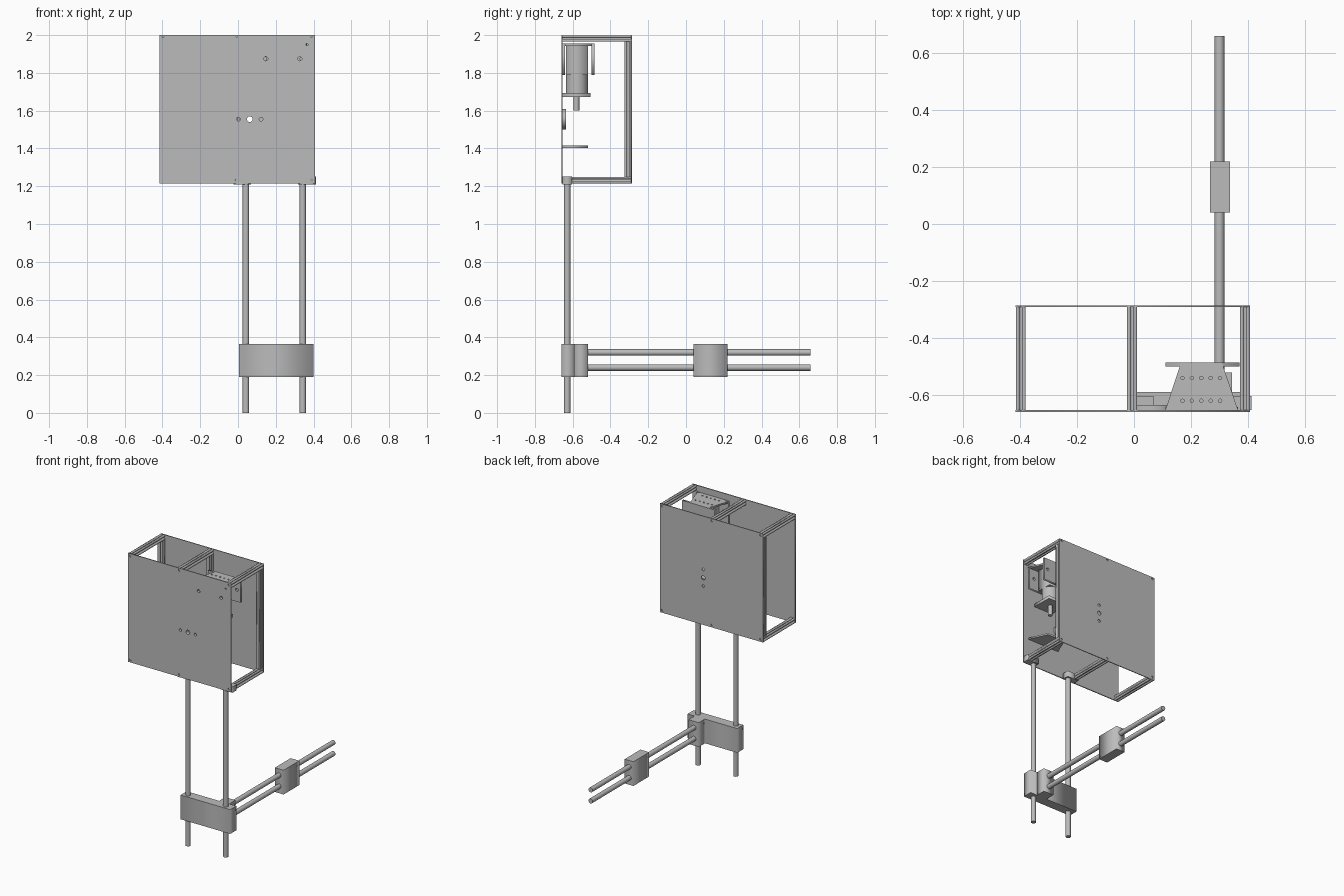
import bpy
from math import cos, sin, pi, radians
from mathutils import Matrix, Vector

old = bpy.data.objects.get("Cube")
if old:
    bpy.data.objects.remove(old, do_unlink=True)

grey = bpy.data.materials.new("plain grey")
grey.use_nodes = True
grey.diffuse_color = (0.5, 0.5, 0.5, 1)
grey.node_tree.nodes["Principled BSDF"].inputs["Base Color"].default_value = (0.5, 0.5, 0.5, 1)

# Drawing planes: columns are the profile's u, v and the extrusion direction
PLANES = {
    "x": ((0, 1, 0), (0, 0, 1), (1, 0, 0)),
    "y": ((1, 0, 0), (0, 0, 1), (0, -1, 0)),
    "z": ((1, 0, 0), (0, 1, 0), (0, 0, 1)),
}


def prism(name, loops, axis, start, end, smooth=False):
    """Extrude an outline (first loop) with holes (other loops) along an axis."""
    curve = bpy.data.curves.new(name, "CURVE")
    curve.dimensions = "2D"
    curve.fill_mode = "BOTH"
    curve.extrude = (end - start) / 2
    for loop in loops:
        spline = curve.splines.new("POLY")
        spline.points.add(len(loop) - 1)
        for point, (u, v) in zip(spline.points, loop):
            point.co = (u, v, 0, 1)
        spline.use_cyclic_u = True
    obj = bpy.data.objects.new(name, curve)
    bpy.context.collection.objects.link(obj)
    turn = Matrix(PLANES[axis]).transposed().to_4x4()
    middle = Vector([(start + end) / 2 if a == axis else 0 for a in "xyz"])
    obj.matrix_world = Matrix.Translation(middle) @ turn
    bpy.ops.object.select_all(action="DESELECT")
    obj.select_set(True)
    bpy.context.view_layer.objects.active = obj
    bpy.ops.object.convert(target="MESH")
    obj = bpy.context.object
    obj.data.materials.clear()
    obj.data.materials.append(grey)
    if smooth:
        bpy.ops.object.shade_smooth_by_angle(angle=radians(35))
    return obj


def circle(u, v, r, n=24):
    return [(u + r * cos(2 * pi * i / n), v + r * sin(2 * pi * i / n)) for i in range(n)]


def rect(u0, u1, v0, v1):
    return [(u0, v0), (u1, v0), (u1, v1), (u0, v1)]


def box(name, x0, x1, y0, y1, z0, z1):
    return prism(name, [rect(x0, x1, y0, y1)], "z", z0, z1)


def rod(name, u, v, r, axis, start, end):
    return prism(name, [circle(u, v, r, 32)], axis, start, end, smooth=True)


def slotted(u, v, h=0.017, s=0.005, d=0.009):
    """Square bar section with a slot in each side."""
    side = [(-h, -h), (-s, -h), (-s, d - h), (s, d - h), (s, -h)]
    turns = [(1, 0), (0, 1), (-1, 0), (0, -1)]
    return [(u + a * c - b * k, v + a * k + b * c) for c, k in turns for a, b in side]


# Housing frame: three C-shaped ribs of slotted bar
FRAME_X = (-0.397, -0.007, 0.389)
for label, x in zip(("right", "middle", "left"), FRAME_X):
    prism(f"{label}_top_bar", [slotted(x, 1.982)], "y", -0.653, -0.291)
    prism(f"{label}_bottom_bar", [slotted(x, 1.232)], "y", -0.653, -0.291)
    prism(f"{label}_back_post", [slotted(x, -0.308)], "z", 1.249, 1.965)

# Housing panels with screw, bracket and shaft holes
outline = rect(-0.415, 0.407, 1.215, 2.0)
screws = [circle(x, z, 0.008, 16) for x in FRAME_X for z in (1.233, 1.985)]
shaft = circle(0.062, 1.555, 0.015)
front_holes = [circle(x, 1.555, 0.01) for x in (0.002, 0.122)]
front_holes += [circle(x, 1.875, 0.011) for x in (0.147, 0.327)]
front_holes.append(circle(0.365, 1.95, 0.006, 16))
prism("front_panel", [outline, shaft] + screws + front_holes, "y", -0.66, -0.653)
back_holes = [circle(0.062, z, 0.01) for z in (1.495, 1.615)]
prism("back_panel", [outline, shaft] + screws + back_holes, "y", -0.291, -0.285)

# Shaft bearing behind the front panel
flange = [(-0.02, 1.535), (0.03, 1.5), (0.094, 1.5), (0.144, 1.535),
          (0.144, 1.575), (0.094, 1.61), (0.03, 1.61), (-0.02, 1.575)]
prism("bearing_flange", [flange, shaft] + front_holes[:2], "y", -0.653, -0.635)

# Motor bracket
taper = [(0.11, -0.653), (0.365, -0.653), (0.308, -0.485), (0.165, -0.485)]
dots = [circle(0.17 + 0.033 * i, y, 0.006, 12) for i in range(5) for y in (-0.62, -0.54)]
prism("bracket_top", [taper] + dots, "z", 1.943, 1.955)
prism("bracket_front", [rect(0.11, 0.365, 1.79, 1.955)] + front_holes[2:4], "y", -0.653, -0.641)
prism("bracket_back", [rect(0.11, 0.37, 1.79, 1.955)]
      + [circle(x, 1.875, 0.011) for x in (0.14, 0.34)], "y", -0.5, -0.485)
prism("lower_shelf", [[(u, min(v, -0.52)) for u, v in taper]], "z", 1.403, 1.415)

# Motor, mounting plate and output shaft
box("motor_case", 0.18, 0.295, -0.635, -0.52, 1.79, 1.943)
rod("motor_gearbox", 0.238, -0.578, 0.058, "z", 1.69, 1.79)
box("motor_plate", 0.163, 0.313, -0.653, -0.505, 1.672, 1.694)
rod("motor_shaft", 0.238, -0.58, 0.015, "z", 1.6, 1.672)

# Hanging rods with their clamps
for label, x, x0, x1 in (("right", 0.042, -0.025, 0.068), ("left", 0.343, 0.318, 0.412)):
    rod(f"{label}_hanging_rod", x, -0.629, 0.017, "z", 0, 1.24)
    box(f"{label}_rod_clamp", x0, x1, -0.653, -0.603, 1.209, 1.252)

# Sliding carriage and the arm reaching backwards
box("carriage", 0.004, 0.4, -0.66, -0.59, 0.19, 0.365)
box("arm_mount", 0.262, 0.344, -0.59, -0.52, 0.19, 0.365)
for label, z in (("lower", 0.24), ("upper", 0.32)):
    rod(f"{label}_arm_rod", 0.3, z, 0.017, "y", -0.53, 0.66)
box("arm_slider", 0.266, 0.336, 0.04, 0.22, 0.19, 0.365)
